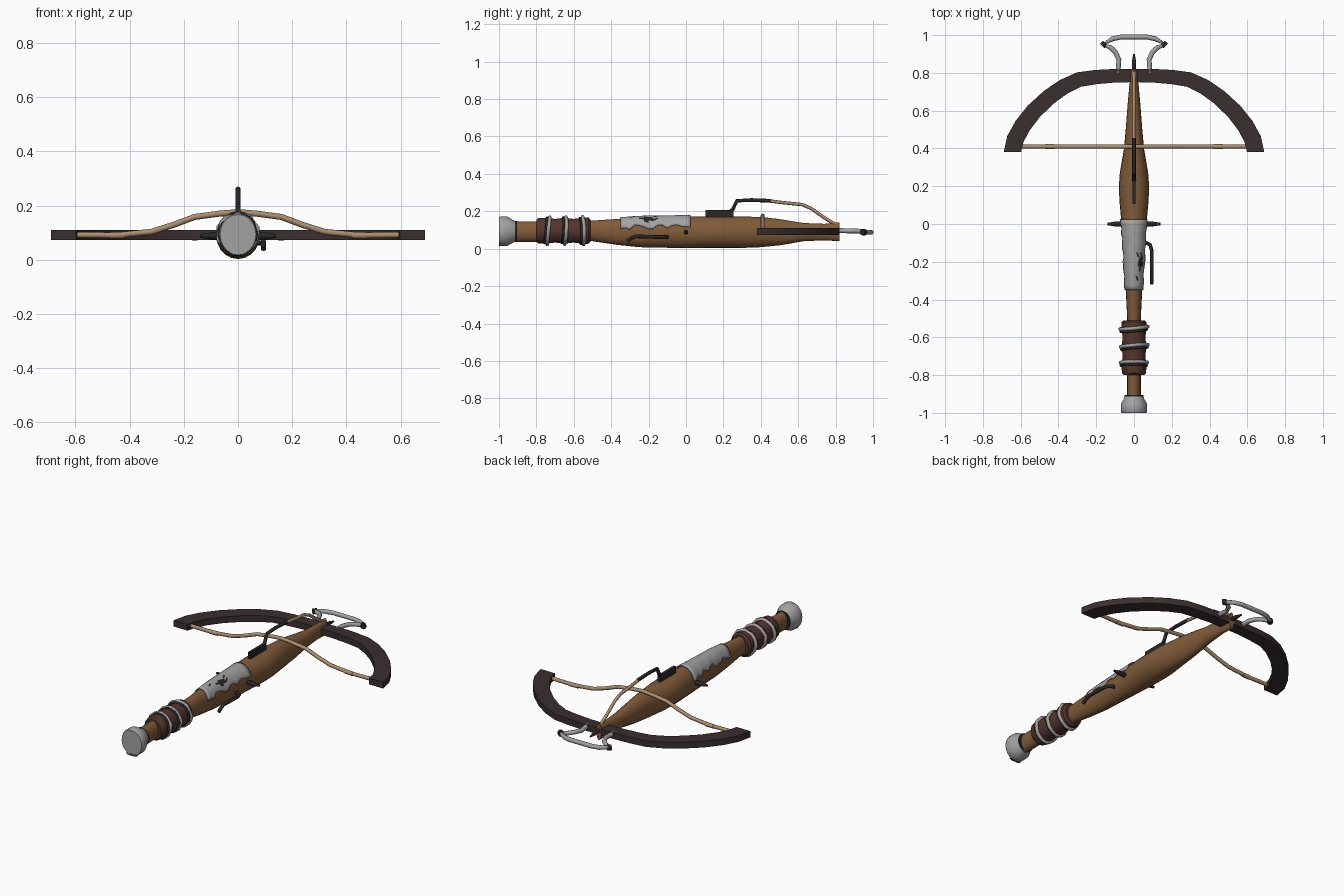
import bpy, bmesh, math, random
from mathutils import Vector

random.seed(4)
if "Cube" in bpy.data.objects:
    bpy.data.objects.remove(bpy.data.objects["Cube"])


def material(name, r, g, b):
    m = bpy.data.materials.new(name)
    m.use_nodes = True
    m.diffuse_color = (r, g, b, 1)
    m.node_tree.nodes["Principled BSDF"].inputs["Base Color"].default_value = (r, g, b, 1)
    return m


WOOD = material("wood", .22, .105, .04)
BOW = material("dark bow wood", .042, .028, .028)
STEEL = material("worn steel", .36, .36, .36)
IRON = material("black iron", .022, .02, .021)
LEATHER = material("red leather", .09, .035, .026)
CORD = material("cord", .41, .27, .16)


def finish(ob, mats, angle=40):
    for m in mats:
        ob.data.materials.append(m)
    bpy.ops.object.select_all(action="DESELECT")
    ob.select_set(True)
    bpy.context.view_layer.objects.active = ob
    bpy.ops.object.shade_smooth_by_angle(angle=math.radians(angle))
    return ob


def loft(name, rings, mats, closed=True, caps=True, angle=40):
    """Skin a list of equal-length point rings."""
    bm = bmesh.new()
    vs = [[bm.verts.new(p) for p in ring] for ring in rings]
    n = len(vs[0])
    for a, b in zip(vs, vs[1:]):
        for i in range(n if closed else n - 1):
            j = (i + 1) % n
            bm.faces.new((a[i], a[j], b[j], b[i]))
    if caps:
        bm.faces.new(vs[0])
        bm.faces.new(vs[-1])
    bmesh.ops.recalc_face_normals(bm, faces=bm.faces)
    me = bpy.data.meshes.new(name)
    bm.to_mesh(me)
    bm.free()
    ob = bpy.data.objects.new(name, me)
    bpy.context.collection.objects.link(ob)
    return finish(ob, mats, angle)


def tube(name, pts, r, mat, cyclic=False, radii=None):
    """Round bar along a path, turned into a mesh."""
    cu = bpy.data.curves.new(name, "CURVE")
    cu.dimensions = "3D"
    cu.bevel_depth, cu.bevel_resolution, cu.use_fill_caps = r, 2, True
    sp = cu.splines.new("POLY")
    sp.points.add(len(pts) - 1)
    sp.use_cyclic_u = cyclic
    for i, p in enumerate(pts):
        sp.points[i].co = (*p, 1)
        sp.points[i].radius = radii[i] if radii else 1
    ob = bpy.data.objects.new(name, cu)
    bpy.context.collection.objects.link(ob)
    bpy.ops.object.select_all(action="DESELECT")
    ob.select_set(True)
    bpy.context.view_layer.objects.active = ob
    bpy.ops.object.convert(target="MESH")
    return finish(bpy.context.object, [mat], 50)


def mirrored(pts):
    """Path given from the centre to the left side, extended to the right."""
    return [(-x, y, z) for x, y, z in reversed(pts[1:])] + pts


def ring(y, rx, z0, z1, n=20, a0=0, a1=2 * math.pi, closed=True, grow=0):
    zc, rz = (z0 + z1) / 2, (z1 - z0) / 2 + grow
    steps = n if closed else n - 1
    angles = [a0 + (a1 - a0) * i / steps for i in range(n)]
    return [((rx + grow) * math.cos(a), y, zc + rz * math.sin(a)) for a in angles]


# Stock: length position, half width, bottom, top
STOCK = [(-.93, .036, .035, .145), (-.5, .036, .04, .15), (-.38, .042, .022, .158),
         (-.25, .05, .008, .168), (0, .066, .003, .172), (.12, .077, .003, .172),
         (.2, .08, .003, .172), (.27, .075, .003, .172), (.4, .053, .008, .17),
         (.5, .044, .018, .158), (.63, .034, .04, .137), (.74, .024, .045, .133),
         (.82, .016, .04, .14)]


def stock_at(y):
    for a, b in zip(STOCK, STOCK[1:]):
        if y <= b[0]:
            t = (y - a[0]) / (b[0] - a[0])
            return [u + (v - u) * t for u, v in zip(a, b)]


loft("stock", [ring(*s) for s in STOCK], [WOOD])

# Worn metal plate wrapped over the top of the stock
rows = []
for i in range(16):
    y = -.35 + .375 * i / 15
    lo, hi = (math.radians(random.uniform(8, 30)) for _ in range(2))
    rows.append(ring(*stock_at(y), n=15, a0=lo, a1=math.pi - hi, closed=False, grow=.005))
plate = loft("top_plate", rows, [STEEL, IRON], closed=False, caps=False)
for f in plate.data.polygons:
    c = f.center
    if .012 < c.x < .042 and -.3 < c.y < -.15 and c.z > .14 and random.random() < .5:
        f.material_index = 1
solid = plate.modifiers.new("thickness", "SOLIDIFY")
solid.thickness = .006
solid.offset = 0

# Butt cap with a dark collar and a dark chip at the foot
CAP = [(-1, .066), (-.993, .07), (-.955, .07), (-.925, .054), (-.91, .048)]
loft("butt_cap", [ring(y, r, .093 - r * 1.12, .093 + r * 1.12) for y, r in CAP], [STEEL])
loft("butt_collar", [ring(y, .05, .038, .148) for y in (-.914, -.904)], [IRON])
chip = [(.03, .03), (-.03, .03), (-.038, .022), (-.02, .015), (.02, .015), (.038, .022)]
loft("butt_chip", [[(x, y, z) for x, z in chip] for y in (-1.0, -.995)], [IRON])

# Leather grip
GRIP = [(-.8, .055), (-.79, .064), (-.75, .066), (-.7, .06), (-.65, .066), (-.6, .06),
        (-.55, .067), (-.52, .066), (-.51, .055)]
loft("grip", [ring(y, r, .096 - r * 1.08, .096 + r * 1.08, 14) for y, r in GRIP], [LEATHER])

# Wire bindings around the grip: pale wire with a dark one beside it
for k, y in enumerate((-.735, -.645, -.55)):
    for kind, mat, dy, r in (("wire", STEEL, 0, .07), ("dark_wire", IRON, -.014, .067)):
        pts = []
        for i in range(20):
            a = math.tau * i / 20
            w = r + random.uniform(-.003, .004)
            pts.append((w * math.cos(a), y + dy + .007 * math.sin(a + k), .096 + w * math.sin(a)))
        tube(f"grip_{kind}_{k + 1}", pts, .01 if mat == STEEL else .007, mat, cyclic=True)

# Bow limbs: one curved bar, rectangular in section
HALF = [(0, .785), (.1, .785), (.2, .778), (.29, .765), (.37, .728), (.45, .672),
        (.53, .597), (.59, .52), (.628, .45), (.644, .38)]
path = [Vector((-x, y)) for x, y in reversed(HALF[1:])] + [Vector(p) for p in HALF]
sections = []
for i, p in enumerate(path):
    d = path[min(i + 1, len(path) - 1)] - path[max(i - 1, 0)]
    if i in (0, len(path) - 1):
        d = Vector((0, 1 if i == 0 else -1))
    side = Vector((-d.y, d.x)).normalized() * (.034 + .012 * abs(p.x) / .644)
    a, b = p + side, p - side
    sections.append([(a.x, a.y, .073), (b.x, b.y, .073), (b.x, b.y, .11), (a.x, a.y, .11)])
loft("bow", sections, [BOW], angle=35)

# Bowstring rising over the stock
tube("bowstring", mirrored([(0, .41, .176), (.07, .41, .17), (.16, .41, .158), (.24, .41, .128),
                            (.32, .41, .103), (.45, .41, .09), (.61, .41, .092)]), .011, CORD)
for s, side in ((1, "left"), (-1, "right")):
    tube(f"{side}_string_serving", [(s * .42, .41, .091), (s * .47, .41, .09)], .0125, CORD)

# Foot stirrup
tube("stirrup", mirrored([(0, .99, .088), (.07, .99, .088), (.115, .98, .088), (.162, .95, .088),
                          (.125, .935, .092), (.098, .91, .095), (.08, .87, .095),
                          (.085, .8, .098)]), .013, STEEL)
for s, side in ((1, "left"), (-1, "right")):
    tube(f"{side}_stirrup_knob", [(s * .152, .958, .088), (s * .168, .942, .088)], .017, IRON)

# Nose spike
tube("nose_spike", [(0, .78, .1), (0, .86, .095), (0, .9, .09)], .011, IRON, radii=[1, 1, .4])

# Catch block and raised lever
loft("catch_block", [[(x, y, z) for x, z in ((-.009, .165), (.009, .165), (.009, .208), (-.009, .208))]
                     for y in (.105, .255)], [IRON])
tube("catch_lever", [(0, .23, .192), (0, .25, .21), (0, .272, .256), (0, .35, .26), (0, .455, .256)],
     .01, IRON)

# Cord from the lever down to the nose
tube("lever_cord", [(0, .44, .256), (0, .53, .245), (0, .62, .236), (0, .67, .215), (0, .73, .172),
                    (0, .78, .14), (0, .815, .125)], .009, CORD)

# Cross pin with tapered ends
tube("cross_pin", mirrored([(0, 0, .088), (.085, 0, .088), (.1, 0, .088), (.14, 0, .088)]), .013,
     IRON, radii=[.5, 1, 1, 1, 1, 1, .5])

# Trigger lever on the left side
tube("trigger", [(.03, -.1, .062), (.065, -.1, .062), (.085, -.11, .062), (.094, -.14, .062),
                 (.094, -.27, .066), (.094, -.295, .055), (.094, -.315, .04)], .01, IRON)
